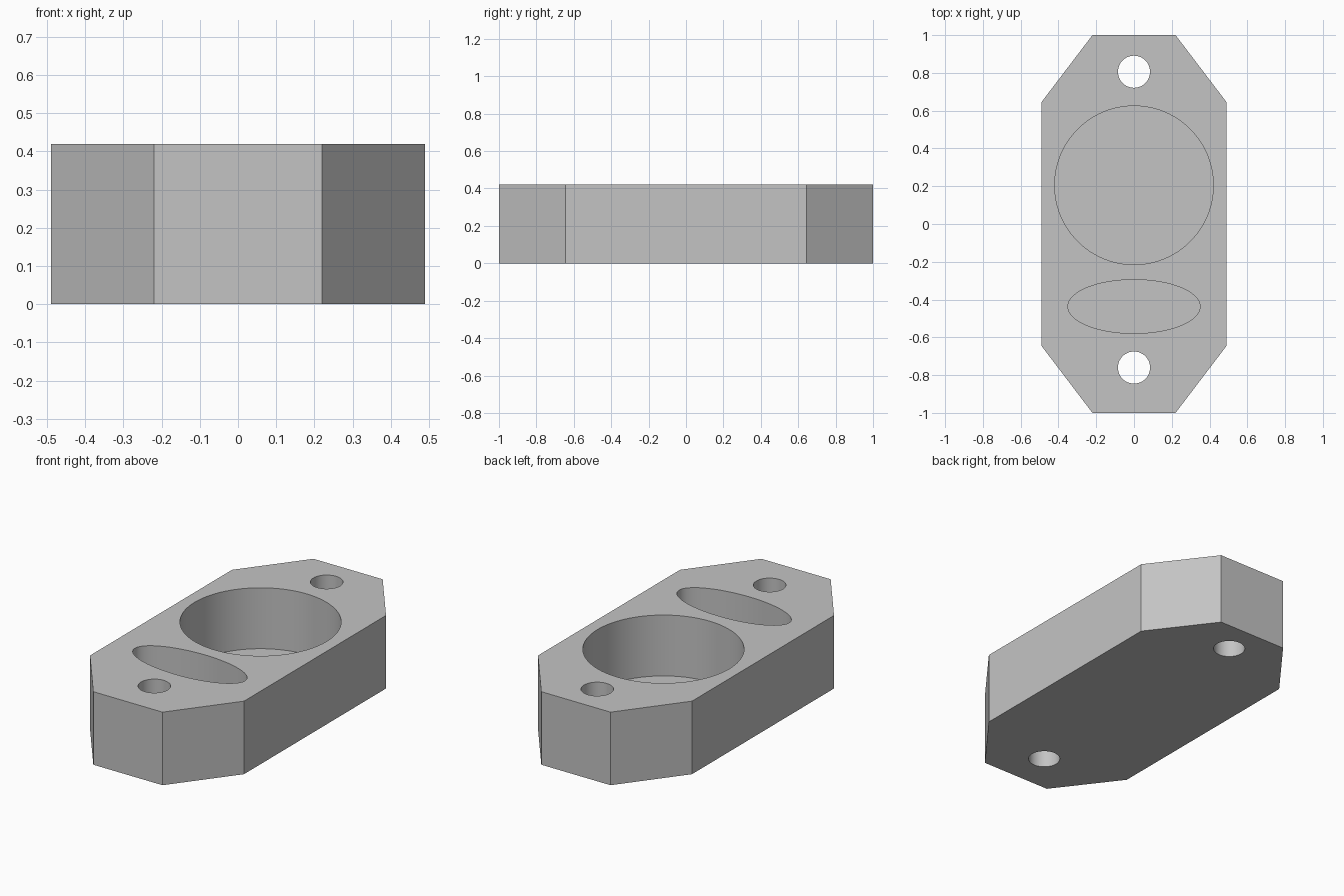
import bpy, bmesh, math

if "Cube" in bpy.data.objects:
    bpy.data.objects.remove(bpy.data.objects["Cube"])

HEIGHT = 0.42
FLOOR = 0.07          # thickness left under the blind pockets

grey = bpy.data.materials.new("light_grey")
grey.diffuse_color = (0.55, 0.55, 0.55, 1)
grey.use_nodes = True
grey.node_tree.nodes["Principled BSDF"].inputs["Base Color"].default_value = grey.diffuse_color


def prism(name, outline, z0, z1):
    """Extrude a flat outline from z0 to z1."""
    bm = bmesh.new()
    base = bm.faces.new([bm.verts.new((x, y, z0)) for x, y in outline])
    top = bmesh.ops.extrude_face_region(bm, geom=[base])["geom"]
    bmesh.ops.translate(bm, vec=(0, 0, z1 - z0),
                        verts=[v for v in top if isinstance(v, bmesh.types.BMVert)])
    bmesh.ops.recalc_face_normals(bm, faces=bm.faces)
    mesh = bpy.data.meshes.new(name)
    bm.to_mesh(mesh)
    bm.free()
    mesh.materials.append(grey)
    obj = bpy.data.objects.new(name, mesh)
    bpy.context.collection.objects.link(obj)
    return obj


def ellipse(cy, rx, ry, n):
    return [(rx * math.cos(2 * math.pi * i / n),
             cy + ry * math.sin(2 * math.pi * i / n)) for i in range(n)]


# Block with four chamfered corners
body = prism("block", [(0.22, -1), (0.49, -0.645), (0.49, 0.645), (0.22, 1),
                       (-0.22, 1), (-0.49, 0.645), (-0.49, -0.645), (-0.22, -1)],
             0, HEIGHT)

# Round pocket, oval pocket and two through holes
cuts = [("round_pocket", 0.205, 0.42, 0.42, 96, FLOOR),
        ("oval_pocket", -0.437, 0.35, 0.142, 96, FLOOR),
        ("back_hole", 0.806, 0.085, 0.085, 48, -0.1),
        ("front_hole", -0.76, 0.085, 0.085, 48, -0.1)]

bpy.context.view_layer.objects.active = body
body.select_set(True)
for name, cy, rx, ry, n, z0 in cuts:
    cutter = prism(name + "_cutter", ellipse(cy, rx, ry, n), z0, HEIGHT + 0.1)
    cutter.hide_render = True
    mod = body.modifiers.new(name, "BOOLEAN")
    mod.operation = "DIFFERENCE"
    mod.solver = "EXACT"
    mod.object = cutter
    bpy.ops.object.modifier_apply(modifier=mod.name)
    bpy.data.objects.remove(cutter)

# Smooth pocket walls, crisp outer edges
bpy.ops.object.shade_smooth_by_angle(angle=math.radians(30))
